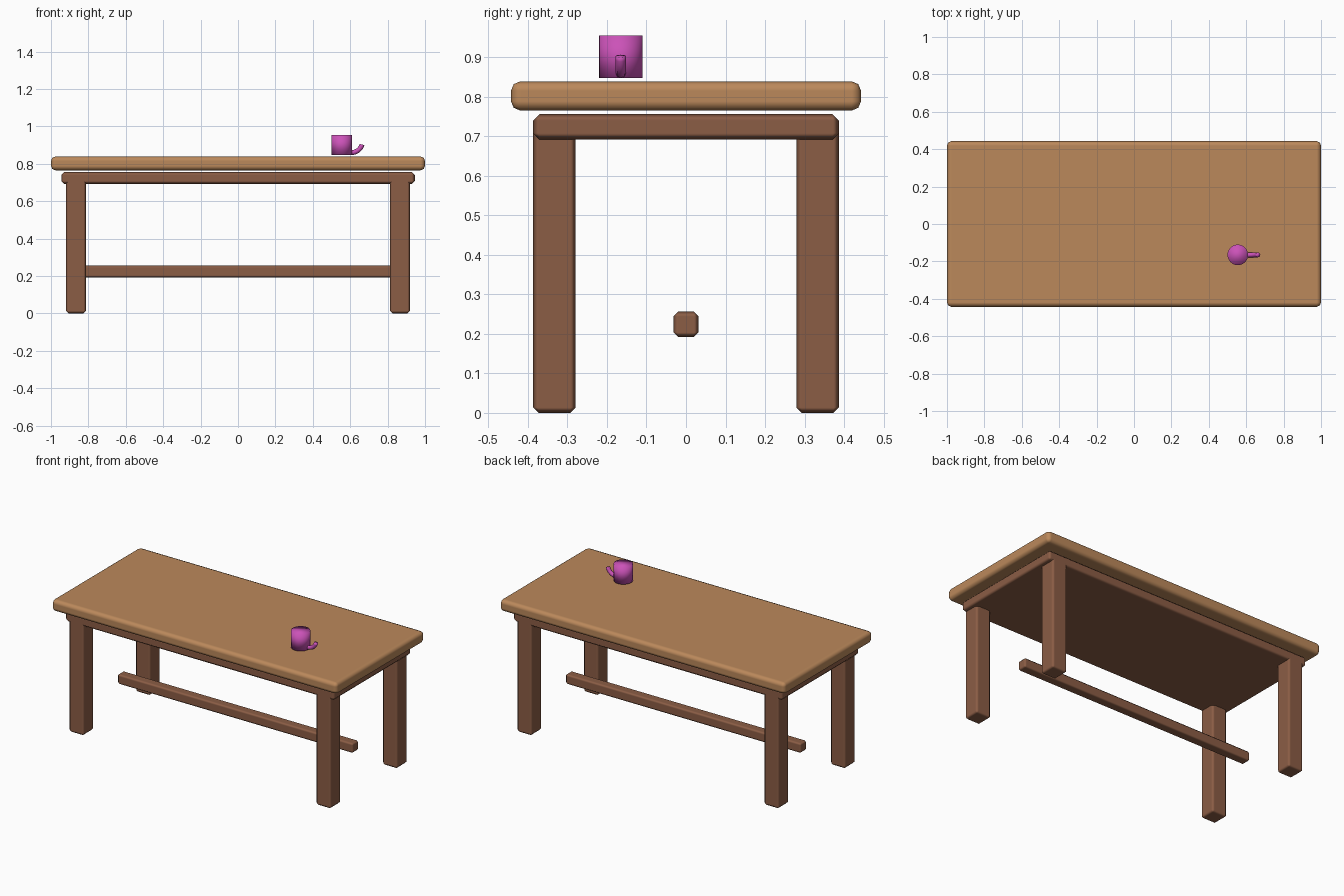
import bpy, bmesh, math
from mathutils import Matrix, Vector

cube = bpy.data.objects.get("Cube")
if cube:
    bpy.data.objects.remove(cube, do_unlink=True)


def material(name, rgb):
    m = bpy.data.materials.new(name)
    m.use_nodes = True
    m.diffuse_color = (*rgb, 1)
    m.node_tree.nodes["Principled BSDF"].inputs["Base Color"].default_value = (*rgb, 1)
    return m


light_wood = material("light wood", (0.5, 0.25, 0.105))
dark_wood = material("dark wood", (0.26, 0.11, 0.06))
magenta = material("magenta glaze", (0.6, 0.085, 0.48))


def add_object(name, bm, mat):
    bmesh.ops.recalc_face_normals(bm, faces=bm.faces)
    for f in bm.faces:
        f.smooth = True
    mesh = bpy.data.meshes.new(name)
    bm.to_mesh(mesh)
    bm.free()
    mesh.materials.append(mat)
    ob = bpy.data.objects.new(name, mesh)
    bpy.context.collection.objects.link(ob)
    return ob


def box(name, low, high, mat, bevel, segments=1):
    """Softened board spanning two opposite corners."""
    low, high = Vector(low), Vector(high)
    bm = bmesh.new()
    place = Matrix.Translation((low + high) / 2) @ Matrix.Diagonal((*(high - low), 1))
    bmesh.ops.create_cube(bm, size=1, matrix=place)
    ob = add_object(name, bm, mat)
    mod = ob.modifiers.new("soft edges", "BEVEL")
    mod.width = bevel
    mod.segments = segments
    mod.harden_normals = True
    return ob


# Table top, solid apron and floating stretcher
box("table_top", (-1, -0.443, 0.765), (1, 0.443, 0.839), light_wood, 0.024, 2)
box("apron", (-0.945, -0.387, 0.692), (0.945, 0.387, 0.756), dark_wood, 0.016)
box("stretcher", (-0.827, -0.032, 0.192), (0.827, 0.032, 0.256), dark_wood, 0.012)

# Four legs
for sx, side in ((1, "left"), (-1, "right")):
    for sy, end in ((-1, "front"), (1, "back")):
        x, y = 0.866 * sx, 0.333 * sy
        box(f"{end}_{side}_leg", (x - 0.054, y - 0.054, 0),
            (x + 0.054, y + 0.054, 0.725), dark_wood, 0.014)

# Mug body
mug_x, mug_y = 0.555, -0.165
bm = bmesh.new()
bmesh.ops.create_cone(bm, cap_ends=True, segments=32, radius1=0.055, radius2=0.055,
                      depth=0.108, matrix=Matrix.Translation((mug_x, mug_y, 0.901)))
add_object("mug_body", bm, magenta)

# Mug handle: a short tube curling upward
bm = bmesh.new()
centre = Vector((0.607, mug_y, 0.918))
ring = Matrix.Translation(centre - Vector((0, 0, 0.058))) @ Matrix.Rotation(math.pi / 2, 4, "Y")
bmesh.ops.create_circle(bm, segments=8, radius=0.013, matrix=ring)
bmesh.ops.spin(bm, geom=bm.edges[:], cent=centre, axis=(0, 1, 0),
               angle=-math.radians(75), steps=8)
bmesh.ops.holes_fill(bm, edges=[e for e in bm.edges if e.is_boundary], sides=8)
add_object("mug_handle", bm, magenta)
